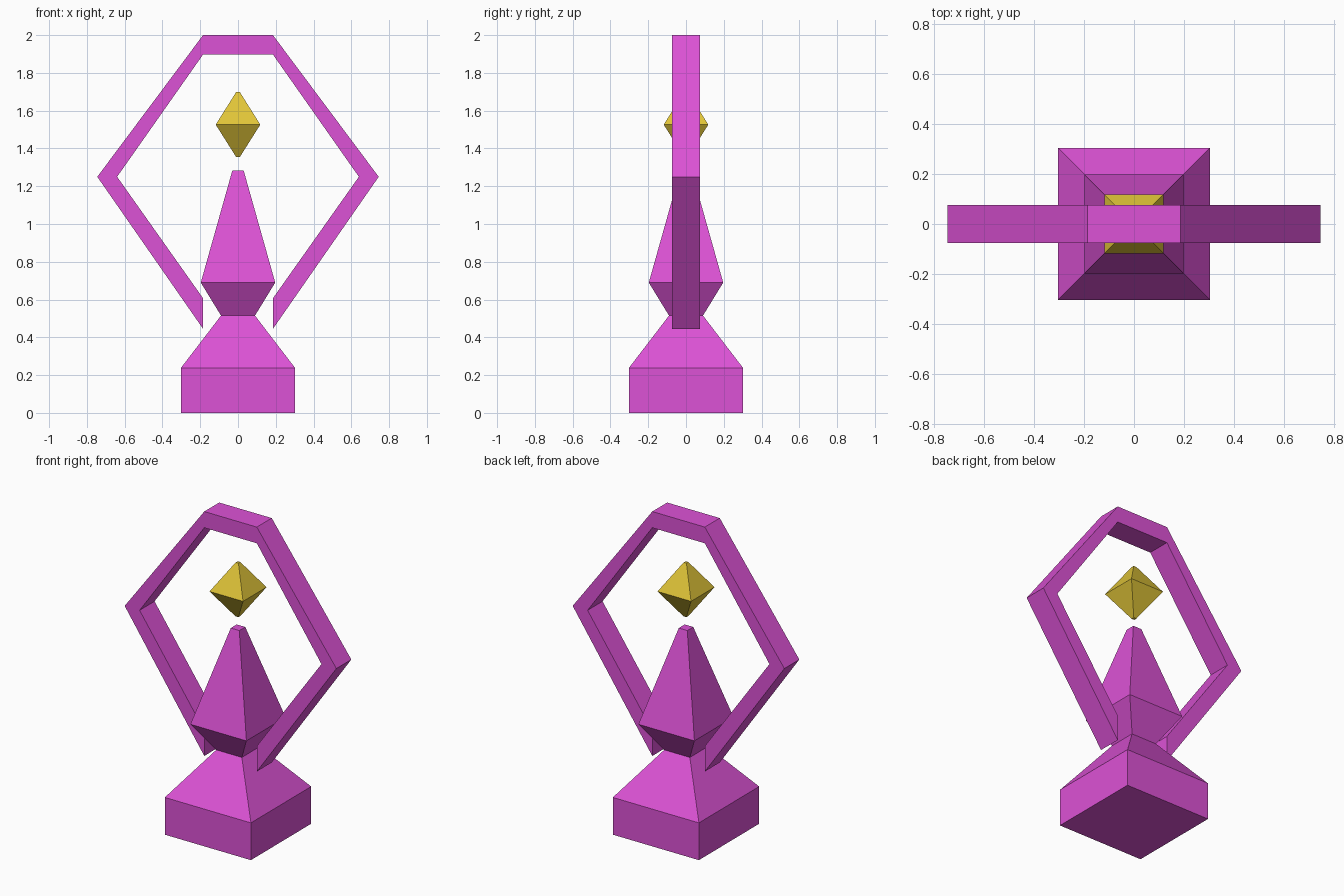
import bpy, bmesh

if "Cube" in bpy.data.objects:
    bpy.data.objects.remove(bpy.data.objects["Cube"])


def material(name, color):
    m = bpy.data.materials.new(name)
    m.diffuse_color = (*color, 1)
    m.use_nodes = True
    m.node_tree.nodes["Principled BSDF"].inputs["Base Color"].default_value = m.diffuse_color
    return m


def finish(bm, name, mat):
    bmesh.ops.recalc_face_normals(bm, faces=bm.faces)
    mesh = bpy.data.meshes.new(name)
    bm.to_mesh(mesh)
    bm.free()
    mesh.materials.append(mat)
    obj = bpy.data.objects.new(name, mesh)
    bpy.context.collection.objects.link(obj)
    return obj


def square_loft(name, profile, mat):
    """Stack of square rings given as (half width, height), capped at both ends."""
    bm = bmesh.new()
    rings = [[bm.verts.new((sx * r, sy * r, z))
              for sx, sy in ((-1, -1), (1, -1), (1, 1), (-1, 1))]
             for r, z in profile]
    for a, b in zip(rings, rings[1:]):
        for i in range(4):
            j = (i + 1) % 4
            bm.faces.new((a[i], a[j], b[j], b[i]))
    bm.faces.new(rings[0])
    bm.faces.new(rings[-1])
    return finish(bm, name, mat)


def frame_loft(name, outer, inner, half_depth, mat):
    """Open band between an outer and inner path in the xz plane, with end caps."""
    bm = bmesh.new()
    sections = [[bm.verts.new((x, y, z)) for x, z, y in
                 ((*o, -half_depth), (*o, half_depth), (*i, half_depth), (*i, -half_depth))]
                for o, i in zip(outer, inner)]
    for a, b in zip(sections, sections[1:]):
        for i in range(4):
            j = (i + 1) % 4
            bm.faces.new((a[i], a[j], b[j], b[i]))
    bm.faces.new(sections[0])
    bm.faces.new(sections[-1])
    return finish(bm, name, mat)


def mirrored(path):
    return path + [(-x, z) for x, z in reversed(path)]


magenta = material("magenta", (0.72, 0.085, 0.67))
gold = material("gold", (0.75, 0.56, 0.04))

# Pedestal with narrow waist and tall spire
square_loft("pedestal", [(0.303, 0), (0.303, 0.237), (0.09, 0.515),
                         (0.197, 0.69), (0.03, 1.283)], magenta)

# Floating gem above the spire
square_loft("gem", [(0.01, 1.355), (0.118, 1.526), (0.01, 1.698)], gold)

# Angular frame around the gem, open at the bottom
frame_loft("frame",
           mirrored([(-0.185, 0.445), (-0.745, 1.25), (-0.185, 2.0)]),
           mirrored([(-0.185, 0.607), (-0.64, 1.25), (-0.185, 1.897)]),
           0.075, magenta)
